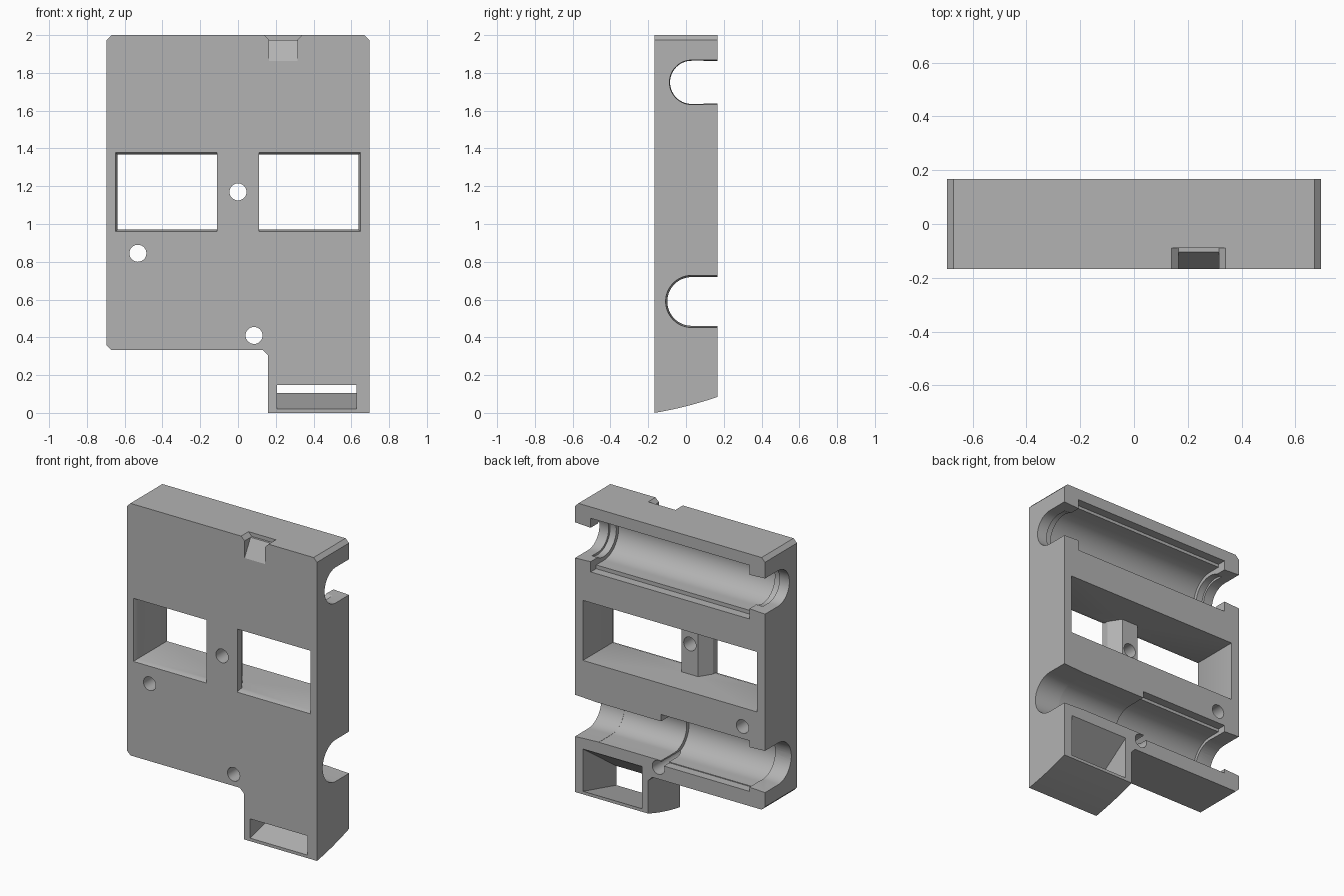
import bpy, bmesh, math
from mathutils import Vector

if "Cube" in bpy.data.objects:
    bpy.data.objects.remove(bpy.data.objects["Cube"], do_unlink=True)

HX, HY = 0.695, 0.167
EPS = 0.05

mat = bpy.data.materials.new("matte_grey")
mat.use_nodes = True
grey = (0.45, 0.45, 0.45, 1)
mat.diffuse_color = grey
mat.node_tree.nodes["Principled BSDF"].inputs["Base Color"].default_value = grey


def place(axis, p, d):
    """Put a 2D profile point at depth d along the axis."""
    return Vector((d, p[0], p[1])) if axis == "X" else Vector((p[0], d, p[1]))


def loft(name, axis, p0, d0, p1, d1):
    """Solid between two matching outlines at two depths."""
    bm = bmesh.new()
    a = [bm.verts.new(place(axis, p, d0)) for p in p0]
    b = [bm.verts.new(place(axis, p, d1)) for p in p1]
    bm.faces.new(a)
    bm.faces.new(b[::-1])
    n = len(a)
    for i in range(n):
        j = (i + 1) % n
        bm.faces.new((a[i], b[i], b[j], a[j]))
    bmesh.ops.recalc_face_normals(bm, faces=bm.faces)
    me = bpy.data.meshes.new(name)
    bm.to_mesh(me)
    bm.free()
    me.materials.append(mat)
    ob = bpy.data.objects.new(name, me)
    bpy.context.collection.objects.link(ob)
    return ob


def prism(name, axis, pts, d0, d1):
    return loft(name, axis, pts, d0, pts, d1)


def rect(x0, x1, z0, z1):
    return [(x0, z0), (x1, z0), (x1, z1), (x0, z1)]


def circle(cx, cz, r, n=32):
    return [(cx + r * math.cos(2 * math.pi * i / n),
             cz + r * math.sin(2 * math.pi * i / n)) for i in range(n)]


def slot(cz, r, cy=0.03, n=28):
    """U-shaped section, round at the front and open at the back."""
    arc = [(cy - r * math.sin(math.pi * i / n),
            cz + r * math.cos(math.pi * i / n)) for i in range(n + 1)]
    return [(HY + EPS, cz + r)] + arc + [(HY + EPS, cz - r)]


def carve(target, cutter):
    m = target.modifiers.new(cutter.name, "BOOLEAN")
    m.operation, m.solver, m.object = "DIFFERENCE", "EXACT", cutter
    bpy.context.view_layer.objects.active = target
    bpy.ops.object.modifier_apply(modifier=m.name)
    bpy.data.objects.remove(cutter, do_unlink=True)


# Plate outline with clipped corners and a foot on the left
C = 0.025
body = prism("housing", "Y", [
    (-HX + C, 0.333), (0.13, 0.333), (0.16, 0.303), (0.16, 0), (HX, 0),
    (HX, 2 - C), (HX - C, 2), (-HX + C, 2), (-HX, 2 - C), (-HX, 0.333 + C)], -HY, HY)

# Curved underside of the foot
curve = [(-HY - 0.001 + 0.336 * t, 0.055 * t + 0.03 * t * t)
         for t in [i / 10 for i in range(11)]]
carve(body, prism("underside", "X", [(-HY - 0.001, -0.1)] + curve + [(HY + 0.001, -0.1)], 0, 1))

# Upper roller channel: flared end holes, shoulders, wide bore and shallow rim
for s in (-1, 1):
    for cz, r in ((1.75, 0.108), (0.59, 0.128)):
        carve(body, loft("end_hole", "X", slot(cz, r), s * 0.5,
                         slot(cz, r + 0.01), s * (HX + 0.001)))
    carve(body, prism("shoulder", "X", circle(0.03, 1.75, 0.13, 48), s * 0.5, s * 0.625))
carve(body, prism("upper_bore", "X", slot(1.75, 0.155), -0.58, 0.58))
carve(body, prism("upper_rim", "X", rect(0.11, 0.3, 1.57, 1.925), -0.581, 0.581))

# Lower channel: plain on the left half, wide bore on the right half
carve(body, prism("lower_channel", "X", slot(0.59, 0.13), -0.52, 0.52))
carve(body, prism("lower_shoulder", "X", circle(0.03, 0.59, 0.134, 48), -0.5, -0.625))
carve(body, prism("lower_bore", "X", slot(0.59, 0.155), -0.58, 0.065))
carve(body, prism("lower_rim", "X", rect(0.11, 0.3, 0.43, 0.765), -0.581, 0.066))

# Window pocket with a slightly flared front edge
carve(body, prism("window_pocket", "Y", rect(-0.637, 0.637, 0.97, 1.367), -0.145, 0.3))
carve(body, loft("window_flare", "Y", rect(-0.649, 0.649, 0.96, 1.378), -HY - 0.001,
                 rect(-0.637, 0.637, 0.97, 1.367), -0.14))

# Centre post between the windows, tapering toward the back
post = loft("centre_post", "Y", rect(-0.112, 0.112, 0.95, 1.39), -0.12,
            rect(-0.06, 0.06, 0.95, 1.39), -0.04)
base = prism("post_base", "Y", rect(-0.112, 0.112, 0.95, 1.39), -HY, -0.12)
for part in (post, base):
    m = body.modifiers.new(part.name, "BOOLEAN")
    m.operation, m.solver, m.object = "UNION", "EXACT", part
    bpy.context.view_layer.objects.active = body
    bpy.ops.object.modifier_apply(modifier=m.name)
    bpy.data.objects.remove(part, do_unlink=True)

# Screw holes
for x, z in ((0, 1.17), (-0.53, 0.845), (0.085, 0.41)):
    carve(body, prism("screw_hole", "Y", circle(x, z, 0.045), -0.3, 0.3))

# Funnel through the foot, tall at the back and low at the front
carve(body, loft("funnel", "Y", rect(0.206, 0.626, 0.02, 0.147), -HY - 0.001,
                 rect(0.206, 0.636, 0.105, 0.385), HY + 0.001))

# Sloped notch in the top front edge, with flared lips
carve(body, prism("notch", "X", [(-HY - 0.001, 1.86), (-0.09, 2.001), (-HY - 0.001, 2.001)],
                  0.165, 0.315))
carve(body, prism("notch_lip", "Y", [(0.165, 1.975), (0.315, 1.975), (0.341, 2.001), (0.139, 2.001)],
                  -0.2, -0.09))

# Smooth bores, crisp edges
for ob in bpy.context.selected_objects:
    ob.select_set(False)
body.select_set(True)
bpy.context.view_layer.objects.active = body
bpy.ops.object.shade_smooth_by_angle(angle=math.radians(25))
